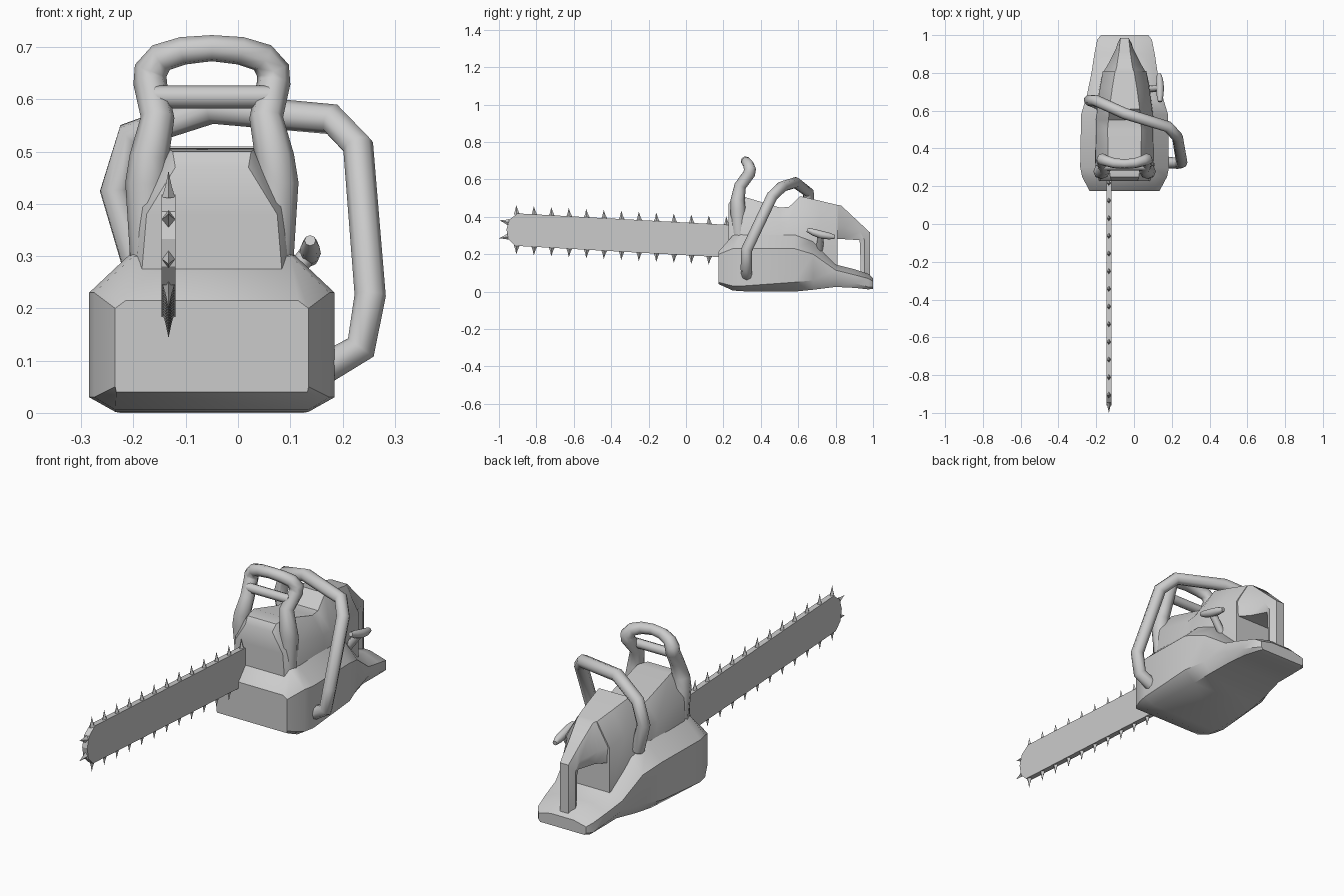
import bpy, bmesh, math
from mathutils import Vector, Matrix

CX = -0.05  # centre line of the motor body


def finish(ob, angle=40):
    bpy.ops.object.select_all(action='DESELECT')
    ob.select_set(True)
    bpy.context.view_layer.objects.active = ob
    if ob.type == 'CURVE':
        bpy.ops.object.convert(target='MESH')
        ob = bpy.context.view_layer.objects.active
    bpy.ops.object.shade_smooth_by_angle(angle=math.radians(angle))
    return ob


def mesh_object(name, bm, angle=40):
    bmesh.ops.recalc_face_normals(bm, faces=bm.faces[:])
    me = bpy.data.meshes.new(name)
    bm.to_mesh(me)
    bm.free()
    ob = bpy.data.objects.new(name, me)
    bpy.context.collection.objects.link(ob)
    return finish(ob, angle)


def loft(name, stations, angle=40):
    """Each station: list of (half width, y, z) from bottom to top, mirrored about CX."""
    bm = bmesh.new()
    rings = []
    for half in stations:
        pts = [(CX + w, y, z) for w, y, z in half]
        pts += [(CX - w, y, z) for w, y, z in reversed(half)]
        rings.append([bm.verts.new(p) for p in pts])
    n = len(rings[0])
    for a, b in zip(rings, rings[1:]):
        for i in range(n):
            j = (i + 1) % n
            bm.faces.new((a[i], a[j], b[j], b[i]))
    # end caps as strips of quads between the two mirrored halves
    for r in (rings[0], rings[-1]):
        for i in range(n // 2 - 1):
            bm.faces.new((r[i], r[i + 1], r[n - 2 - i], r[n - 1 - i]))
    return mesh_object(name, bm, angle)


def tube(name, pts, radius, angle=50):
    """Points are (x, y, z, radius factor)."""
    cu = bpy.data.curves.new(name, 'CURVE')
    cu.dimensions = '3D'
    cu.bevel_depth = radius
    cu.bevel_resolution = 2
    cu.use_fill_caps = True
    sp = cu.splines.new('POLY')
    sp.points.add(len(pts) - 1)
    for p, (x, y, z, r) in zip(sp.points, pts):
        p.co = (x, y, z, 1)
        p.radius = r
    ob = bpy.data.objects.new(name, cu)
    bpy.context.collection.objects.link(ob)
    return finish(ob, angle)


# lower casing: y, bottom z, bottom half width, side half width, low z, shoulder z, top half width, top z
base = [(0.175, 0.04, 0.183, 0.185, 0.05, 0.20, 0.165, 0.215),
        (0.25, 0.006, 0.185, 0.225, 0.03, 0.23, 0.15, 0.30),
        (0.30, 0.002, 0.185, 0.235, 0.03, 0.23, 0.15, 0.31),
        (0.58, 0.0, 0.175, 0.23, 0.05, 0.23, 0.145, 0.31),
        (0.68, 0.01, 0.165, 0.20, 0.06, 0.20, 0.135, 0.27),
        (0.80, 0.025, 0.145, 0.175, 0.07, 0.115, 0.115, 0.145),
        (0.90, 0.02, 0.14, 0.16, 0.045, 0.09, 0.085, 0.12),
        (0.975, 0.012, 0.13, 0.145, 0.025, 0.07, 0.06, 0.095),
        (1.0, 0.015, 0.115, 0.125, 0.025, 0.055, 0.06, 0.07)]
loft("lower_casing", [[(bw, y, z0), (w, y, zl), (w, y, zs), (tw, y, zt)]
                      for y, z0, bw, w, zl, zs, tw, zt in base])

# upper housing: y, bottom z, low half width, middle half width, middle z, top half width, top z
upper = [(0.228, 0.20, 0.14, 0.125, 0.38, 0.07, 0.47),
         (0.25, 0.20, 0.15, 0.135, 0.40, 0.075, 0.50),
         (0.31, 0.20, 0.16, 0.155, 0.41, 0.085, 0.507),
         (0.50, 0.20, 0.16, 0.15, 0.37, 0.09, 0.45),
         (0.55, 0.20, 0.158, 0.15, 0.375, 0.085, 0.452),
         (0.61, 0.18, 0.15, 0.145, 0.40, 0.08, 0.51),
         (0.72, 0.14, 0.135, 0.13, 0.38, 0.065, 0.485),
         (0.81, 0.10, 0.115, 0.115, 0.355, 0.05, 0.463)]
loft("upper_housing", [[(lw, y, zb), (mw, y, zm), (tw, y, zt)]
                       for y, zb, lw, mw, zm, tw, zt in upper])

# rear grip: overhang behind the housing turning down into a column
loft("rear_grip", [
    [(0.11, 0.80, 0.28), (0.115, 0.80, 0.355), (0.05, 0.80, 0.465)],
    [(0.065, 0.85, 0.28), (0.085, 0.85, 0.345), (0.042, 0.83, 0.46)],
    [(0.032, 0.928, 0.275), (0.045, 0.93, 0.32), (0.03, 0.91, 0.385)],
    [(0.03, 0.93, 0.25), (0.038, 0.955, 0.275), (0.022, 0.985, 0.315)],
    [(0.03, 0.935, 0.08), (0.038, 0.955, 0.08), (0.022, 0.985, 0.08)]])

# front hand guard: mirrored loop path with a crossbar
half = [(0.118, 0.285, 0.28, 1.1), (0.125, 0.278, 0.44, 1.2), (0.120, 0.276, 0.49, 1.1),
        (0.104, 0.290, 0.565, 0.95), (0.118, 0.338, 0.63, 0.95), (0.117, 0.342, 0.655, 0.95),
        (0.097, 0.334, 0.68, 0.85), (0.055, 0.322, 0.693, 0.8)]
left = [(CX - w, y, z, r) for w, y, z, r in half]
right = [(CX + w, y, z, r) for w, y, z, r in reversed(half)]
tube("hand_guard", left + [(CX, 0.318, 0.698, 0.75)] + right, 0.034)
tube("guard_crossbar", [(CX - 0.11, 0.305, 0.605, 1), (CX + 0.11, 0.305, 0.605, 1)], 0.022)

# wrap-around carrying handle
tube("carry_handle", [(0.165, 0.325, 0.085, 1), (0.235, 0.322, 0.125, 1), (0.253, 0.325, 0.225, 1),
                      (0.230, 0.46, 0.51, 1), (0.180, 0.515, 0.562, 1), (CX, 0.585, 0.583, 1),
                      (-0.205, 0.655, 0.53, 1), (-0.236, 0.655, 0.425, 1),
                      (-0.195, 0.64, 0.29, 1)], 0.03)

# starter pull on the right side
tube("starter_grip", [(0.138, 0.648, 0.33, 0.6), (0.138, 0.68, 0.318, 1), (0.138, 0.72, 0.305, 1.15),
                      (0.136, 0.765, 0.297, 1), (0.132, 0.795, 0.292, 0.6)], 0.018)
tube("starter_stem", [(0.138, 0.72, 0.31, 1), (0.075, 0.715, 0.225, 1)], 0.018)

# guide bar: tilted plate with a rounded nose
bar = [(0.26, 0.355), (-0.90, 0.418), (-0.945, 0.385), (-0.96, 0.333), (-0.95, 0.28),
       (-0.915, 0.245), (0.26, 0.180)]
bm = bmesh.new()
face = bm.faces.new([bm.verts.new((-0.146, y, z)) for y, z in bar])
ext = bmesh.ops.extrude_face_region(bm, geom=[face])
bmesh.ops.translate(bm, vec=(0.026, 0, 0),
                    verts=[v for v in ext['geom'] if isinstance(v, bmesh.types.BMVert)])
mesh_object("guide_bar", bm, 25)

# chain teeth: slim spikes along both edges and around the nose
bm = bmesh.new()


def tooth(y, z, dy, dz):
    d = Vector((0, dy, dz)).normalized()
    turn = d.to_track_quat('Z', 'X').to_matrix().to_4x4()
    for r1, r2, lo, hi in ((0.017, 0.008, -0.006, 0.016), (0.008, 0.0005, 0.016, 0.043)):
        m = (Matrix.Translation(Vector((-0.133, y, z)) + d * (lo + hi) / 2) @ turn
             @ Matrix.Diagonal((0.7, 1, 1, 1)) if abs(d.z) < 0
             else Matrix.Translation(Vector((-0.133, y, z)) + d * (lo + hi) / 2) @ turn)
        bmesh.ops.create_cone(bm, cap_ends=True, segments=4, radius1=r1, radius2=r2,
                              depth=hi - lo, matrix=m)


for i in range(13):
    y = -0.905 + 0.0935 * i
    tooth(y, 0.418 - 0.0543 * (y + 0.9), -0.05, 1)
    if i < 12:
        tooth(y, 0.244 - 0.0543 * (y + 0.915), -0.05, -1)
tooth(-0.955, 0.372, -1, 0.2)
tooth(-0.957, 0.293, -1, -0.2)
# flatten the teeth to the thickness of the bar
bmesh.ops.scale(bm, vec=(0.75, 1, 1), space=Matrix.Translation((0.133, 0, 0)), verts=bm.verts[:])
mesh_object("chain_teeth", bm, 25)
